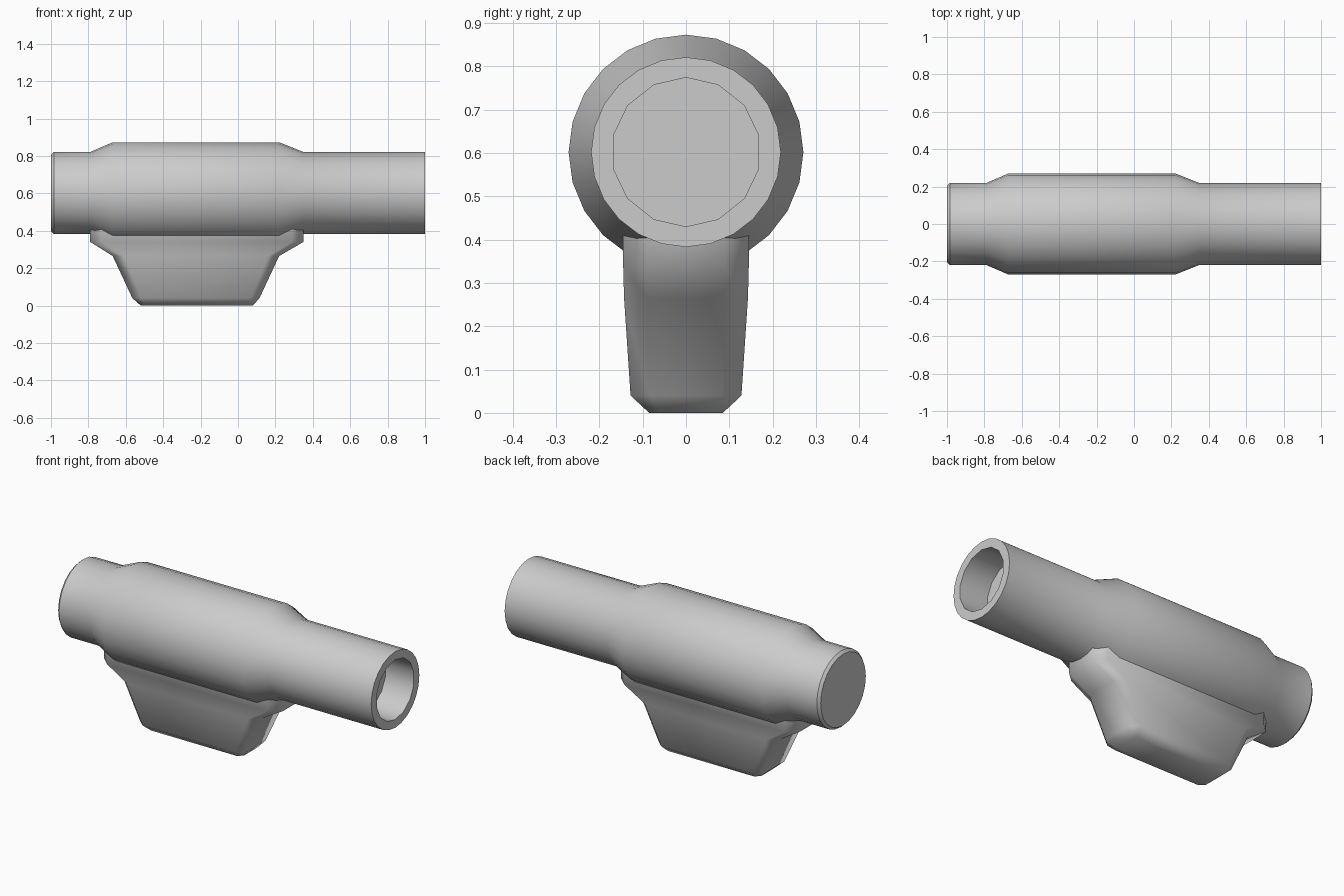
import bpy, bmesh, math

if "Cube" in bpy.data.objects:
    bpy.data.objects.remove(bpy.data.objects["Cube"])

AXIS_Z = 0.602


def finish(name, bm, angle):
    bmesh.ops.recalc_face_normals(bm, faces=bm.faces)
    mesh = bpy.data.meshes.new(name)
    bm.to_mesh(mesh)
    bm.free()
    obj = bpy.data.objects.new(name, mesh)
    bpy.context.collection.objects.link(obj)
    bpy.ops.object.select_all(action='DESELECT')
    obj.select_set(True)
    bpy.context.view_layer.objects.active = obj
    bpy.ops.object.shade_smooth_by_angle(angle=math.radians(angle))
    return obj


def add_ring(bm, points):
    return [bm.verts.new(p) for p in points]


def circle(x, r, sides):
    return [(x, r * math.sin(2 * math.pi * i / sides),
             AXIS_Z + r * math.cos(2 * math.pi * i / sides)) for i in range(sides)]


def skin(bm, rings):
    for a, b in zip(rings, rings[1:]):
        n = len(a)
        for i in range(n):
            j = (i + 1) % n
            bm.faces.new((a[i], a[j], b[j], b[i]))


# Tube: 24-sided outside, 14-sided blind bore in the right end
bm = bmesh.new()
profile = [(-1.0, 0.205), (-0.985, 0.219), (-0.79, 0.219), (-0.67, 0.271),
           (0.22, 0.271), (0.35, 0.219), (1.0, 0.219)]
outer = [add_ring(bm, circle(x, r, 24)) for x, r in profile]
skin(bm, outer)
bm.faces.new(outer[0])
bore = [add_ring(bm, circle(x, 0.172, 14)) for x in (1.0, 0.82)]
skin(bm, bore)
bm.faces.new(bore[1])
rims = [e for ring in (outer[-1], bore[0]) for i, v in enumerate(ring)
        for e in [bm.edges.get((v, ring[i - 1]))]]
bmesh.ops.triangle_fill(bm, use_beauty=True, use_dissolve=False, edges=rims)
finish("tube", bm, 40)

# Keel: tapered block with chamfered corners, its top buried in the tube
bm = bmesh.new()
levels = [(0.46, -0.79, 0.35, 0.145, 0.09), (0.34, -0.79, 0.35, 0.145, 0.09),
          (0.265, -0.67, 0.22, 0.143, 0.09), (0.04, -0.565, 0.115, 0.128, 0.085),
          (0.0, -0.52, 0.08, 0.085, 0.06)]
rings = []
for z, x0, x1, w, e in levels:
    c = (w - e) * 1.1
    half = [(x1, e), (x1 - c, w), (x0 + c, w), (x0, e)]
    pts = half + [(x, -y) for x, y in reversed(half)]
    rings.append(add_ring(bm, [(x, y, z) for x, y in pts]))
skin(bm, rings)
bm.faces.new(rings[0])
bm.faces.new(rings[-1])
finish("keel", bm, 55)
